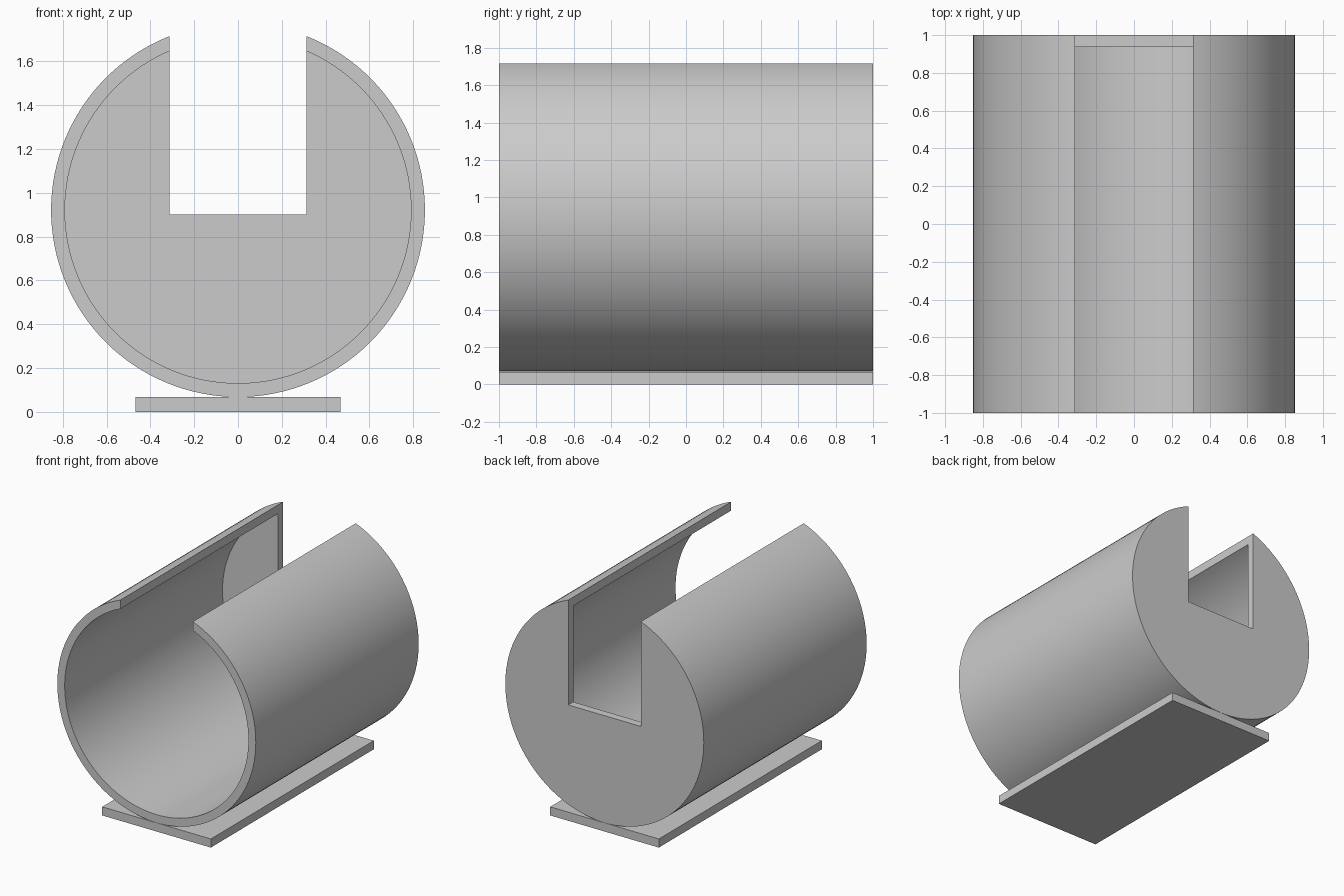
import bpy
from math import pi, radians

if "Cube" in bpy.data.objects:
    bpy.data.objects.remove(bpy.data.objects["Cube"])

CENTRE_Z = 0.921
R_OUT, R_IN = 0.853, 0.79
WALL_Y = 0.938          # inner face of the back wall
SLOT_X, SLOT_Z = 0.312, 0.90


def box(name, lo, hi):
    centre = [(a + b) / 2 for a, b in zip(lo, hi)]
    bpy.ops.mesh.primitive_cube_add(size=1, location=centre)
    ob = bpy.context.object
    ob.name = name
    ob.scale = [b - a for a, b in zip(lo, hi)]
    bpy.ops.object.transform_apply(location=True, rotation=True, scale=True)
    return ob


def tube(name, radius, y0, y1):
    bpy.ops.mesh.primitive_cylinder_add(
        vertices=128, radius=radius, depth=y1 - y0,
        location=(0, (y0 + y1) / 2, CENTRE_Z), rotation=(pi / 2, 0, 0))
    ob = bpy.context.object
    ob.name = name
    bpy.ops.object.transform_apply(location=True, rotation=True, scale=True)
    return ob


def cut(target, cutter):
    mod = target.modifiers.new("cut", 'BOOLEAN')
    mod.operation = 'DIFFERENCE'
    mod.solver = 'EXACT'
    mod.object = cutter
    cutter.hide_render = True
    bpy.context.view_layer.objects.active = target
    bpy.ops.object.modifier_apply(modifier=mod.name)
    bpy.data.objects.remove(cutter)


# Drum: hollow from the front, closed by a wall at the back
drum = tube("drum", R_OUT, -1, 1)
cut(drum, tube("bore_cutter", R_IN, -1.2, WALL_Y))

# Slot along the top, running down through the back wall
cut(drum, box("slot_cutter", (-SLOT_X, -1.2, SLOT_Z), (SLOT_X, 1.2, 2)))

bpy.ops.object.select_all(action='DESELECT')
drum.select_set(True)
bpy.context.view_layer.objects.active = drum
bpy.ops.object.shade_smooth_by_angle(angle=radians(30))

# Flat foot under the drum
box("base_plate", (-0.467, -1, 0), (0.467, 1, 0.067))
